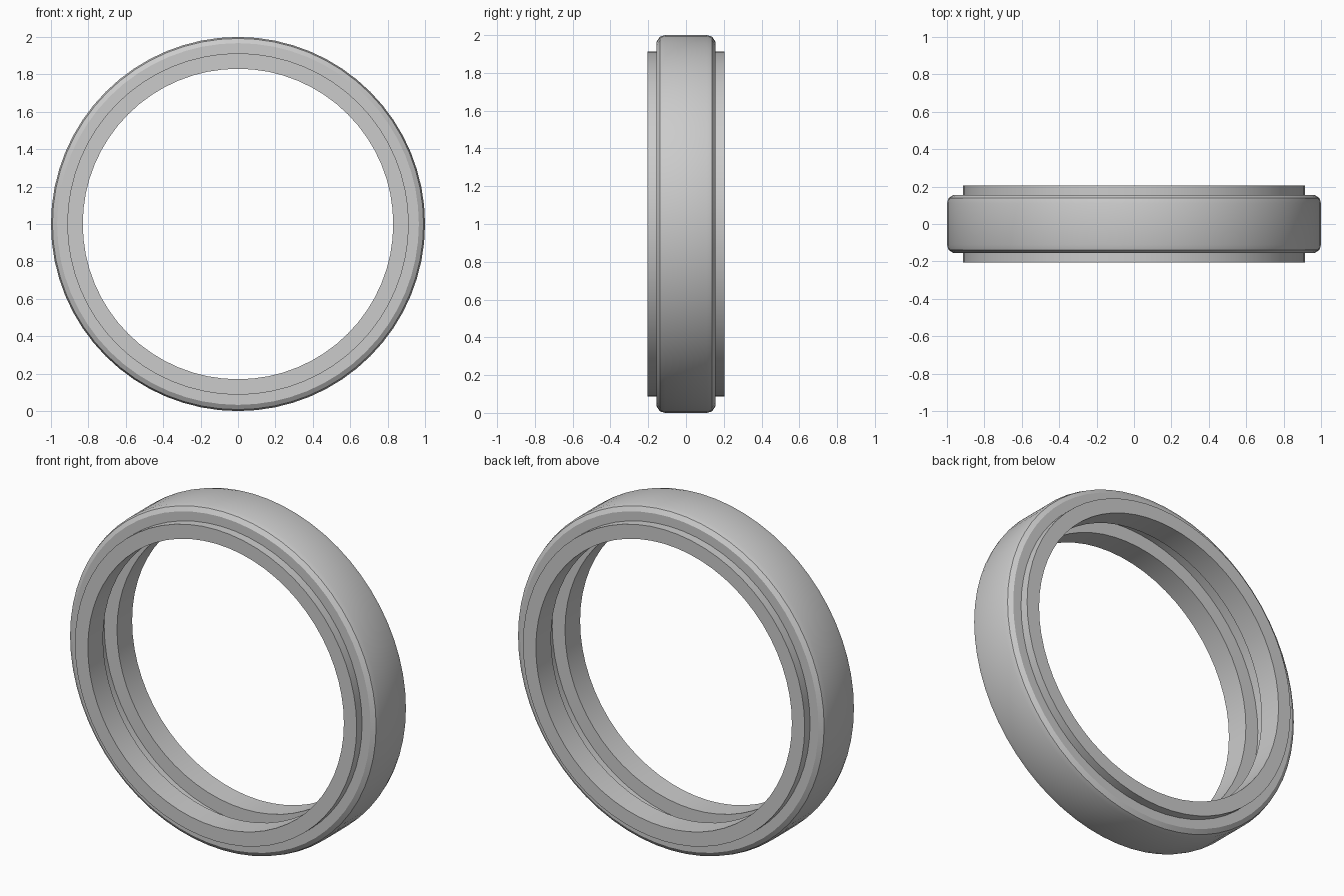
import bpy, bmesh, math

if "Cube" in bpy.data.objects:
    bpy.data.objects.remove(bpy.data.objects["Cube"])

SEGMENTS = 64


def lathe_ring(name, profile, centre_z=1.0):
    """Spin a closed (radius, y) profile around the y axis."""
    bm = bmesh.new()
    rings = []
    for i in range(SEGMENTS):
        a = 2 * math.pi * i / SEGMENTS
        rings.append([bm.verts.new((r * math.cos(a), y, centre_z + r * math.sin(a)))
                      for r, y in profile])
    n = len(profile)
    for i in range(SEGMENTS):
        p, q = rings[i], rings[(i + 1) % SEGMENTS]
        for j in range(n):
            k = (j + 1) % n
            bm.faces.new((p[j], p[k], q[k], q[j]))
    bmesh.ops.recalc_face_normals(bm, faces=bm.faces)
    mesh = bpy.data.meshes.new(name)
    bm.to_mesh(mesh)
    bm.free()
    obj = bpy.data.objects.new(name, mesh)
    bpy.context.collection.objects.link(obj)
    bpy.ops.object.select_all(action='DESELECT')
    obj.select_set(True)
    bpy.context.view_layer.objects.active = obj
    bpy.ops.object.shade_smooth_by_angle(angle=math.radians(30))
    return obj


# Half profile: rounded outer band, stepped collar, inner lip and groove
half = [(1.0, 0.11), (0.992, 0.138), (0.967, 0.155), (0.913, 0.155),
        (0.913, 0.205), (0.83, 0.205), (0.83, 0.065), (0.913, 0.065)]
profile = half + [(r, -y) for r, y in reversed(half)]
lathe_ring("ring_band", profile)
